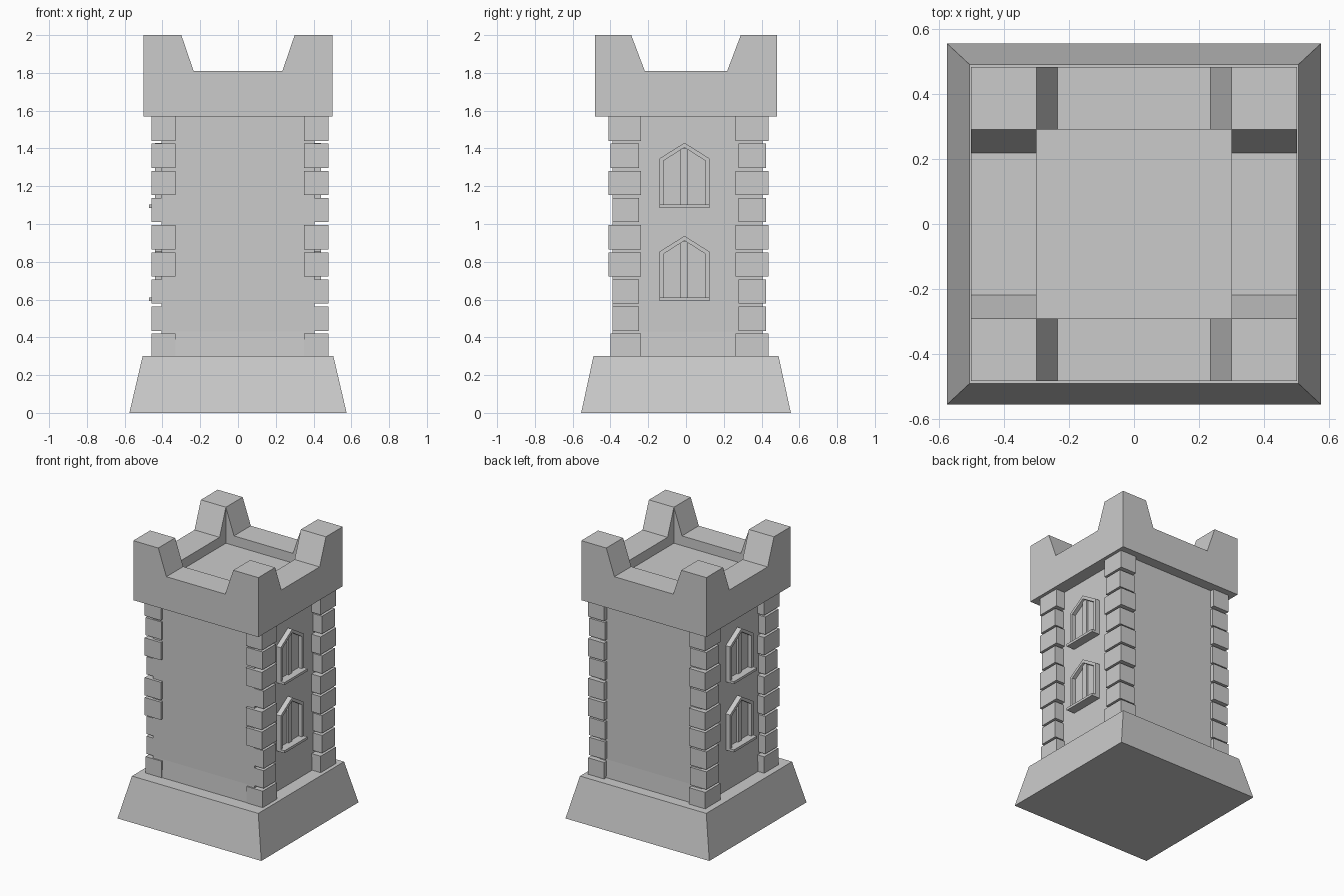
import bpy
import bmesh

if "Cube" in bpy.data.objects:
    bpy.data.objects.remove(bpy.data.objects["Cube"])

stone = bpy.data.materials.new("grey stone")
stone.use_nodes = True
GREY = (0.6, 0.6, 0.6, 1)
stone.diffuse_color = GREY
stone.node_tree.nodes["Principled BSDF"].inputs["Base Color"].default_value = GREY


def finish(name, bm):
    bmesh.ops.recalc_face_normals(bm, faces=bm.faces)
    mesh = bpy.data.meshes.new(name)
    bm.to_mesh(mesh)
    bm.free()
    mesh.materials.append(stone)
    obj = bpy.data.objects.new(name, mesh)
    bpy.context.collection.objects.link(obj)
    return obj


def loft(name, loops):
    """Closed solid through matching loops of points."""
    bm = bmesh.new()
    rings = [[bm.verts.new(p) for p in loop] for loop in loops]
    for a, b in zip(rings, rings[1:]):
        for i in range(len(a)):
            j = (i + 1) % len(a)
            bm.faces.new((a[i], a[j], b[j], b[i]))
    bm.faces.new(rings[0])
    bm.faces.new(rings[-1])
    return finish(name, bm)


def rect(x0, x1, y0, y1, z):
    return [(x0, y0, z), (x1, y0, z), (x1, y1, z), (x0, y1, z)]


def block(name, x0, x1, y0, y1, z0, z1):
    return loft(name, [rect(x0, x1, y0, y1, z0), rect(x0, x1, y0, y1, z1)])


def prism_x(name, outline, x0, x1):
    return loft(name, [[(x, y, z) for y, z in outline] for x in (x0, x1)])


def prism_y(name, outline, y0, y1):
    return loft(name, [[(x, y, z) for x, z in outline] for y in (y0, y1)])


# Sloped plinth and shaft with a slight flare at its foot
loft("plinth", [rect(-.575, .575, -.555, .555, 0), rect(-.505, .505, -.49, .49, .3)])
loft("shaft", [rect(-.41, .41, -.397, .412, .29),
               rect(-.405, .405, -.39, .405, .43),
               rect(-.405, .405, -.39, .405, 1.58)])

# Corner stones, alternating long and short courses
LONG = (0, 3, 4, 6, 8)
FLUSH = (1, 2, 5)
for row in range(9):
    z0 = .3 if row == 0 else .291 + row * .1437
    z1 = .419 + row * .1437
    is_long = row in LONG
    front = -.389 if row in FLUSH else (-.41 if is_long else -.4)
    if row == 0:
        front = -.4
    front_in = -.238 if is_long else -.25
    back_in, back = (.262, .436) if is_long else (.278, .424)
    for side, x0, x1 in (("right", -.459, -.33), ("left", .35, .478)):
        block(f"front_{side}_quoin_{row}", x0, x1, front, front_in, z0, z1)
        block(f"back_{side}_quoin_{row}", x0, x1, back_in, back, z0, z1)

# Battlement: floor slab and four walls with sloped gaps
FLOOR, LOW, TOP, BOTTOM = 1.74, 1.81, 2, 1.57
block("roof_floor", -.3, .3, -.29, .29, BOTTOM, FLOOR)
gap = [(-.3, TOP), (-.235, LOW), (.235, LOW), (.3, TOP)]
long_wall = [(-.5, BOTTOM), (-.5, TOP)] + gap + [(.5, TOP), (.5, BOTTOM)]
prism_y("front_parapet", long_wall, -.482, -.29)
prism_y("back_parapet", long_wall, .29, .482)
side_wall = [(-.29, BOTTOM), (-.29, TOP), (-.218, LOW),
             (.218, LOW), (.29, TOP), (.29, BOTTOM)]
prism_x("right_parapet", side_wall, -.5, -.3)
prism_x("left_parapet", side_wall, .3, .5)


def arch(half, bottom, eave, peak, zb):
    c = -.008
    return [(c - half, zb + bottom), (c + half, zb + bottom),
            (c + half, zb + eave), (c, zb + peak), (c - half, zb + eave)]


def window_frame(name, zb, s):
    bm = bmesh.new()
    outer, inner = arch(.132, 0, .262, .345, zb), arch(.11, .015, .25, .32, zb)
    rings = [[bm.verts.new((s * x, y, z)) for y, z in pts]
             for pts, x in ((outer, .4), (outer, .44), (inner, .44), (inner, .4))]
    for k in range(4):
        a, b = rings[k], rings[(k + 1) % 4]
        for i in range(5):
            j = (i + 1) % 5
            bm.faces.new((a[i], a[j], b[j], b[i]))
    finish(name, bm)


# Pointed double windows on both sides
for s, side in ((-1, "right"), (1, "left")):
    for level, zb in (("lower", .592), ("upper", 1.085)):
        tag = f"{side}_{level}"
        window_frame(tag + "_window_frame", zb, s)
        xs = sorted((s * .4, s * .425))
        block(tag + "_window_mullion", *xs, -.028, .01, zb + .01, zb + .315)
        xs = sorted((s * .4, s * .47))
        block(tag + "_window_sill", *xs, -.14, .124, zb, zb + .018)
        prism_x(tag + "_window_pane", arch(.112, .01, .25, .32, zb), s * .4, s * .412)
